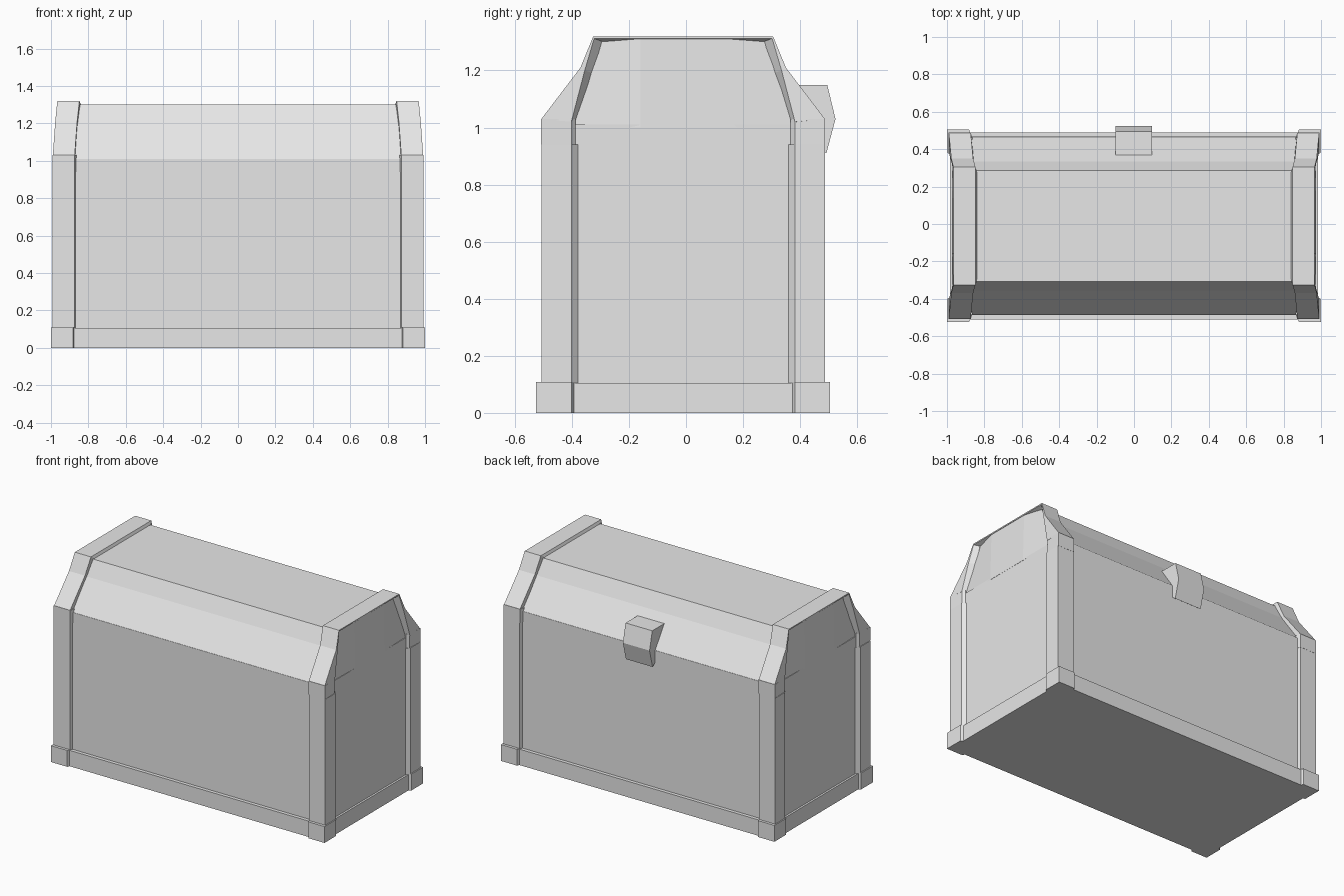
import bpy, bmesh

if "Cube" in bpy.data.objects:
    bpy.data.objects.remove(bpy.data.objects["Cube"])

YC = -0.01  # depth centre of the chest

grey = bpy.data.materials.new("plain_grey")
grey.diffuse_color = (0.8, 0.8, 0.8, 1)
grey.use_nodes = True
grey.node_tree.nodes["Principled BSDF"].inputs["Base Color"].default_value = grey.diffuse_color


def loft(name, rings, shift=YC):
    """Join equal-length rings of points into a closed solid."""
    bm = bmesh.new()
    rows = [[bm.verts.new((x, y + shift, z)) for x, y, z in r] for r in rings]
    n = len(rows[0])
    for a, b in zip(rows, rows[1:]):
        for i in range(n):
            j = (i + 1) % n
            bm.faces.new((a[i], a[j], b[j], b[i]))
    bm.faces.new(rows[0])
    bm.faces.new(rows[-1])
    bmesh.ops.recalc_face_normals(bm, faces=bm.faces)
    me = bpy.data.meshes.new(name)
    bm.to_mesh(me)
    bm.free()
    me.materials.append(grey)
    ob = bpy.data.objects.new(name, me)
    bpy.context.collection.objects.link(ob)
    return ob


def column(name, plan, z0, z1, sx=1, sy=1):
    """Extrude a plan outline upward, flipped into the chosen corner."""
    return loft(name, [[(sx * x, sy * y, z) for x, y in plan] for z in (z0, z1)])


def bar(name, profile, x0, x1, shift=YC):
    """Extrude a side profile along x."""
    return loft(name, [[(x, y, z) for y, z in profile] for x in (x0, x1)], shift)


def rect(x, y):
    return [(-x, -y), (x, -y), (x, y), (-x, y)]


# Main box and skirting
column("body", rect(0.972, 0.477), 0.05, 1.01)
column("base", rect(0.985, 0.50), 0, 0.105)

# Faceted lid
half = [(0.475, 1.01), (0.345, 1.20), (0.297, 1.30)]
bar("lid", half + [(-y, z) for y, z in reversed(half)], -0.90, 0.90)

# Corner posts, brackets and feet (L-shaped wraps with a chamfered inner edge)
post = [(0.875, 0.497), (0.993, 0.497), (0.993, 0.392), (0.970, 0.367),
        (0.866, 0.367), (0.866, 0.47)]
bracket = [(0.873, 0.498), (0.992, 0.498), (0.988, 0.392), (0.973, 0.377),
           (0.864, 0.377), (0.864, 0.47)]
foot = [(0.882, 0.515), (1.0, 0.515), (1.0, 0.392), (0.980, 0.380),
        (0.872, 0.380), (0.872, 0.49)]
for sx in (-1, 1):
    for sy in (-1, 1):
        tag = ("left" if sx < 0 else "right") + ("_front" if sy < 0 else "_back")
        column("post_" + tag, post, 0.1, 0.94, sx, sy)
        column("bracket_" + tag, bracket, 0.94, 1.03, sx, sy)
        column("foot_" + tag, foot, 0, 0.108, sx, sy)

# Lid ribs: each station is inner x, outer x, outer edge, chamfer start, chamfer end
stations = [
    (0.873, 0.990, (0.497, 1.03), (0.392, 1.02), (0.370, 1.01)),
    (0.860, 0.977, (0.360, 1.21), (0.345, 1.20), (0.316, 1.19)),
    (0.848, 0.966, (0.315, 1.32), (0.312, 1.312), (0.285, 1.302)),
]


def rib_ring(st, sx, sy):
    xi, xo, out, a, b = st
    pts = [(xi, out), (xo, out), (xo, a), (0.94, b), (xi - 0.008, b)]
    return [(sx * x, sy * y, z) for x, (y, z) in pts]


for sx, side in ((-1, "left"), (1, "right")):
    rings = [rib_ring(s, sx, -1) for s in stations]
    rings += [rib_ring(s, sx, 1) for s in reversed(stations)]
    loft("lid_rib_" + side, rings)

    # End panel of the lid, sunk towards its upper corners
    columns = [(0.385, 0.291, 0.967, 0.935), (0.15, 0.15, 0.973, 0.964)]
    columns += [(-b, -t, xb, xt) for b, t, xb, xt in reversed(columns)]
    loft("lid_end_" + side, [
        [(sx * 0.88, b, 1.0), (sx * xb, b, 1.0),
         (sx * xt, t, 1.31), (sx * 0.88, t, 1.31)]
        for b, t, xb, xt in columns])

# Latch on the back
latch = [(0.36, 1.15), (0.495, 1.15), (0.524, 1.03), (0.492, 0.91),
         (0.465, 0.93), (0.44, 1.02)]
bar("latch", latch, -0.10, 0.095, 0)
